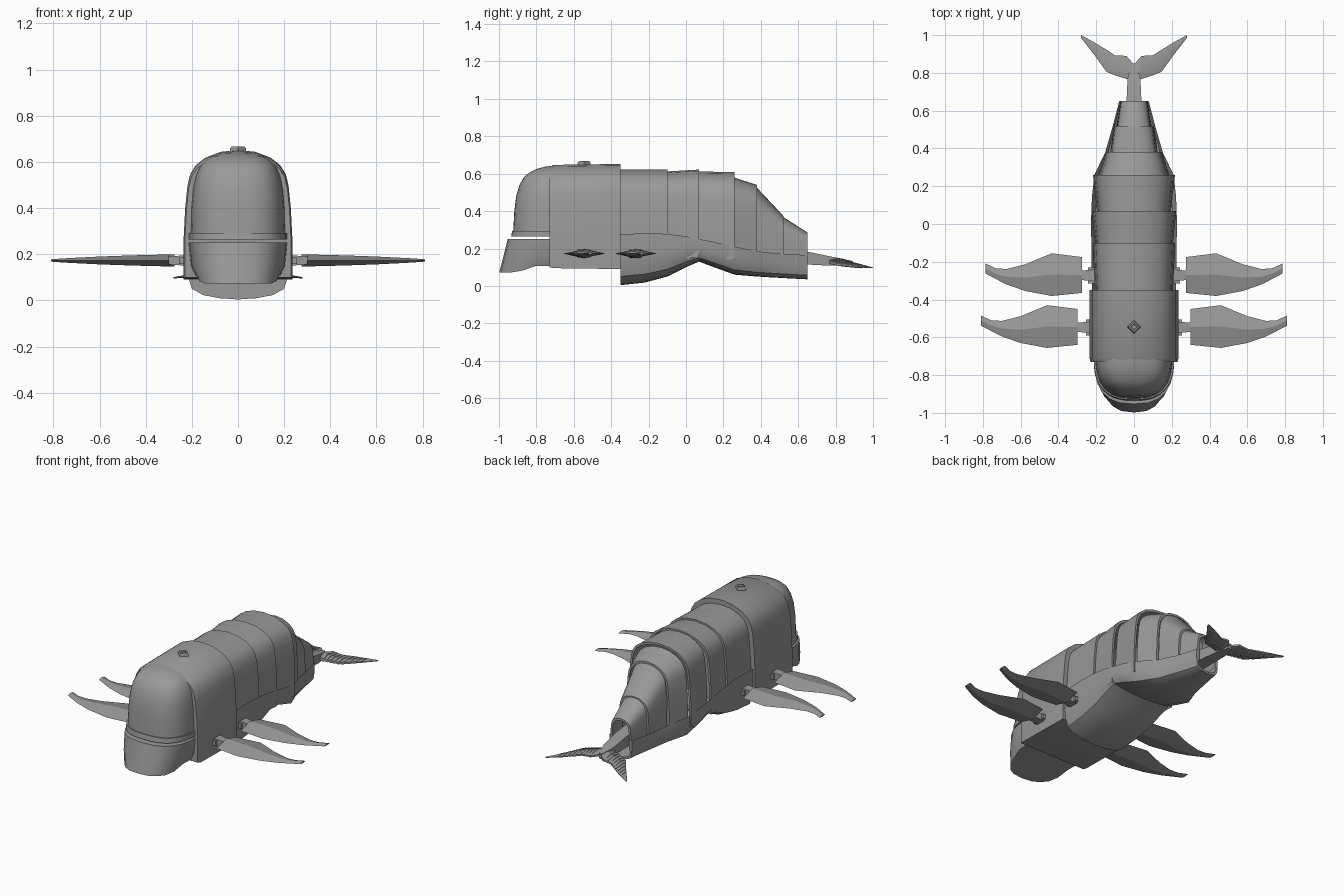
import bpy, bmesh, math
from mathutils import Vector

cube = bpy.data.objects.get("Cube")
if cube:
    bpy.data.objects.remove(cube)

grey = bpy.data.materials.new("hull_grey")
grey.use_nodes = True
grey.diffuse_color = (0.32, 0.32, 0.32, 1)
grey.node_tree.nodes["Principled BSDF"].inputs["Base Color"].default_value = (0.32, 0.32, 0.32, 1)


def loft(name, sections, ring=True, cap_start=True, cap_end=True, angle=32):
    """Skin a list of cross-sections that all have the same point count."""
    bm = bmesh.new()
    rows = [[bm.verts.new(p) for p in s] for s in sections]
    n = len(rows[0])
    for a, b in zip(rows, rows[1:]):
        for i in range(n if ring else n - 1):
            j = (i + 1) % n
            bm.faces.new((a[i], a[j], b[j], b[i]))
    if cap_start:
        bm.faces.new(rows[0])
    if cap_end:
        bm.faces.new(rows[-1])
    bmesh.ops.recalc_face_normals(bm, faces=bm.faces)
    mesh = bpy.data.meshes.new(name)
    bm.to_mesh(mesh)
    bm.free()
    mesh.materials.append(grey)
    obj = bpy.data.objects.new(name, mesh)
    bpy.context.collection.objects.link(obj)
    bpy.ops.object.select_all(action='DESELECT')
    obj.select_set(True)
    bpy.context.view_layer.objects.active = obj
    bpy.ops.object.shade_smooth_by_angle(angle=math.radians(angle))
    return obj


def mirrored(half):
    """Half profile ending on the centre line -> full profile."""
    return half + [(-x, z) for x, z in reversed(half[:-1])]


ARCH = mirrored([(1, 0), (1, .3), (.97, .55), (.93, .72), (.88, .81), (.78, .88),
                 (.6, .94), (.32, .985), (0, 1)])
KEEL = mirrored([(1, 1), (1, .62), (.97, .35), (.9, .17), (.68, .07), (.36, .02), (0, 0)])


def section(profile, y, w, low, high):
    return [Vector((x * w, y, low + z * (high - low))) for x, z in profile]


def nose(z, w, front, back=-.69, n=24, power=.75):
    """Half-round plan outline at one height, open side to the rear."""
    pts = []
    for i in range(n + 1):
        t = math.pi * i / n
        c, s = math.cos(t), max(0, math.sin(t))
        pts.append(Vector((w * math.copysign(abs(c) ** power, c),
                           back + (front - back) * s ** power, z)))
    return pts


# Head: rear casing, domed brow, lip and jaw
loft("head_casing", [section(ARCH, -.73, .23, .10, .635),
                     section(ARCH, -.71, .236, .095, .647),
                     section(ARCH, -.35, .236, .09, .652)])
loft("brow_dome", [nose(z, w, f) for z, w, f in (
    (.27, .205, -.925), (.40, .202, -.918), (.48, .195, -.908), (.54, .183, -.89),
    (.58, .165, -.868), (.605, .143, -.84), (.625, .108, -.80), (.636, .065, -.76),
    (.642, .02, -.72))])
loft("upper_lip", [nose(.263, .213, -.935), nose(.293, .213, -.93)])
jaw_bottom = nose(.073, .185, -.998, n=12)
for p in jaw_bottom:
    p.z += .035 * min(1, max(0, (p.y + .9) / .1))
loft("lower_jaw", [jaw_bottom, nose(.15, .205, -.978, n=12), nose(.25, .215, -.953, n=12)], angle=25)

# Overlapping back plates: start y, end y, widths, tops, base
plates = [(-.36, -.10, .206, .218, .622, .622, .15),
          (-.10, .07, .206, .224, .612, .622, .15),
          (.07, .26, .196, .217, .612, .608, .14),
          (.25, .38, .188, .150, .582, .540, .12),
          (.37, .52, .127, .106, .535, .375, .10),
          (.51, .65, .092, .072, .375, .285, .10)]
for k, (y0, y1, w0, w1, h0, h1, base) in enumerate(plates):
    t = .013
    loft(f"back_plate_{k + 1}", [section(ARCH, y0, w0, base, h0),
                                 section(ARCH, y1, w1, base, h1),
                                 section(ARCH, y1, w1 - t, base, h1 - t),
                                 section(ARCH, y0 + .01, w0 - t, base, h0 - t)],
         ring=False, cap_start=False, cap_end=False)

# Belly hull with a deep front pouch, hollow at the tail end
belly = [(-.35, .222, .004, .275), (-.22, .225, .018, .282), (-.10, .226, .05, .278),
         (.0, .227, .10, .265), (.07, .226, .13, .25), (.15, .222, .10, .235),
         (.26, .210, .06, .21), (.38, .152, .05, .185), (.52, .112, .042, .17),
         (.65, .078, .035, .165)]
hull = [section(KEEL, *b) for b in belly]
hull += [section(KEEL, .65, .066, .047, .165), section(KEEL, .45, .11, .06, .17)]
loft("belly_hull", hull, ring=False, cap_end=False)

# Blowhole: diamond ring
loft("blowhole", [[Vector((r * math.cos(a * math.pi / 2), -.545 + r * math.sin(a * math.pi / 2), z))
                   for a in range(4)]
                  for r, z in ((.035, .64), (.035, .658), (.028, .667), (.018, .667), (.014, .653))],
     cap_start=False)


def box(name, x0, x1, y0, y1, z0, z1, taper=1.0):
    yc, zc = (y0 + y1) / 2, (z0 + z1) / 2
    corners = ((y0, z0), (y1, z0), (y1, z1), (y0, z1))
    return loft(name, [[Vector((x, yc + (y - yc) * k, zc + (z - zc) * k)) for y, z in corners]
                       for x, k in ((x0, 1), (x1, taper))])


# Paddle fins: distance out, leading y, trailing y, half thickness
FIN = [(.30, -.64, -.45, .026), (.46, -.656, -.43, .022), (.60, -.63, -.488, .017),
       (.70, -.595, -.513, .012), (.755, -.567, -.510, .009), (.81, -.538, -.485, .005)]
for side, s in (("left", 1), ("right", -1)):
    for pair, dx, dy in (("front", 0, 0), ("rear", -.025, .275)):
        rings = []
        for x, a, b, t in FIN:
            m = a + (b - a) * .5
            rings.append([Vector((s * (x + dx), y + dy, .173 + z)) for y, z in
                          ((a, 0), (m, t), (b, 0), (m, -t))])
        loft(f"{side}_{pair}_fin", rings, angle=12)
        yc = -.547 + dy
        box(f"{side}_{pair}_fin_arm", s * .19, s * (.34 + dx), yc - .034, yc + .034, .148, .198, .6)
        box(f"{side}_{pair}_fin_collar", s * .19, s * (.255 + dx / 2), yc - .042, yc + .042, .158, .186)

# Tail stalk
loft("tail_stalk", [[Vector((x * w, y, z)) for x, z in ((1, lo), (1, hi), (-1, hi), (-1, lo))]
                    for y, w, lo, hi in ((.45, .045, .115, .20), (.64, .04, .115, .185),
                                         (.77, .034, .108, .158), (.85, .012, .108, .143))])

# Tail flukes: distance out, front y, rear y, height, half thickness
FLUKE = [(0, .765, .845, .130, .020), (.04, .768, .89, .128, .017), (.10, .787, .893, .122, .013),
         (.145, .805, .922, .116, .010), (.21, .895, .962, .106, .007), (.28, .985, 1.0, .098, .003)]


def fluke_at(x):
    for p, q in zip(FLUKE, FLUKE[1:]):
        if x <= q[0]:
            k = (x - p[0]) / (q[0] - p[0])
            return [a + (b - a) * k for a, b in zip(p, q)]
    return list(FLUKE[-1])


for side, s in (("left", 1), ("right", -1)):
    def outline(x, grow=0):
        x, a, b, z, t = fluke_at(x)
        return [Vector((s * x, y, z + d * (t + grow))) for y, d in
                ((a, -.5), (a, .5), (a + (b - a) * .4, 1), (b, .3), (b, -.3), (a + (b - a) * .4, -1))]
    loft(f"{side}_fluke", [outline(f[0]) for f in FLUKE], angle=20)
    # Raised slats across each fluke
    for k in range(9):
        x = .045 + k * .021
        loft(f"{side}_fluke_slat_{k + 1}", [outline(x, .004), outline(x + .011, .004)])
